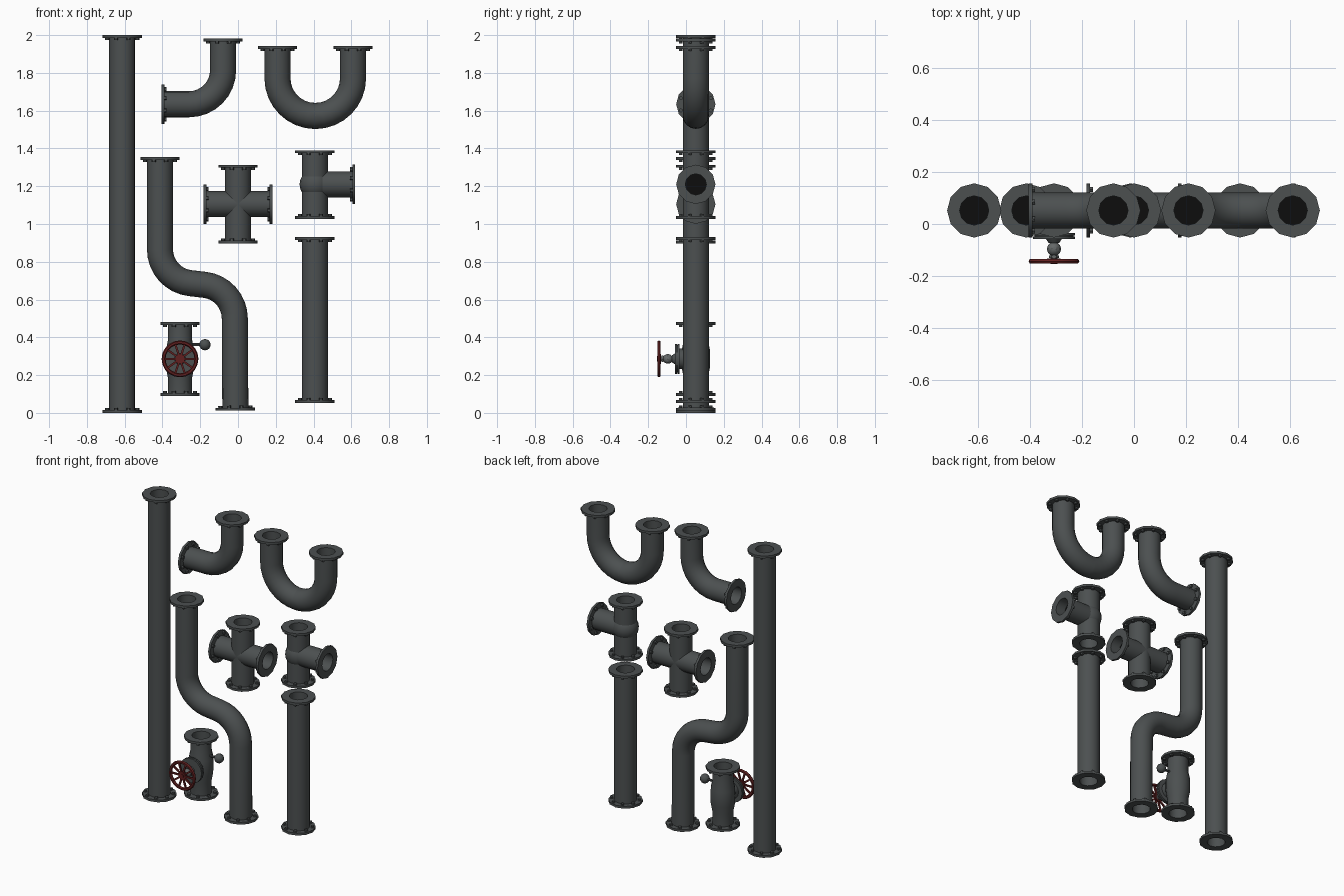
import bpy, bmesh, math
from mathutils import Vector, Matrix

if "Cube" in bpy.data.objects:
    bpy.data.objects.remove(bpy.data.objects["Cube"])

Y0 = 0.052          # depth of the pipe axes
R, RF, RI = 0.069, 0.104, 0.056   # pipe, flange and bore radius


def mat(name, c):
    m = bpy.data.materials.new(name)
    m.diffuse_color = (*c, 1)
    m.use_nodes = True
    m.node_tree.nodes["Principled BSDF"].inputs["Base Color"].default_value = m.diffuse_color
    return m


GREY = mat("dark_grey_iron", (0.072, 0.080, 0.081))
BLACK = mat("black_bore", (0.004, 0.004, 0.004))
RED = mat("dark_red_paint", (0.12, 0.014, 0.014))
STEEL = mat("stem_steel", (0.13, 0.14, 0.14))


def frame(d):
    v = Vector((0, 1, 0)) if abs(d.y) < 0.5 else Vector((0, 0, 1))
    return v.cross(d), v


def skin(bm, rings, closed=False):
    n = len(rings[0])
    pairs = list(zip(rings, rings[1:])) + ([(rings[-1], rings[0])] if closed else [])
    for a, b in pairs:
        for j in range(n):
            k = (j + 1) % n
            bm.faces.new((a[j], a[k], b[k], b[j]))


def ring(bm, p, d, r, n):
    u, v = frame(d)
    return [bm.verts.new(p + r * (u * math.cos(t) + v * math.sin(t)))
            for t in (2 * math.pi * j / n for j in range(n))]


def lathe(bm, p, d, prof, n=12, closed=False):
    skin(bm, [ring(bm, p + d * h, d, r, n) for r, h in prof], closed)


def finish(name, bm, m, angle=35):
    bmesh.ops.remove_doubles(bm, verts=bm.verts, dist=1e-6)
    me = bpy.data.meshes.new(name)
    bm.to_mesh(me)
    bm.free()
    me.materials.append(m)
    ob = bpy.data.objects.new(name, me)
    bpy.context.collection.objects.link(ob)
    bpy.context.view_layer.objects.active = ob
    ob.select_set(True)
    bpy.ops.object.shade_smooth_by_angle(angle=math.radians(angle))
    ob.select_set(False)
    return ob


def P(x, z, y=Y0):
    return Vector((x, y, z))


def flange(name, p, d):
    # rim plate with bore, bolts on the inner side, dark bore end
    bm = bmesh.new()
    lathe(bm, p, d, [(0.06, -0.015), (RF, -0.015), (RF, 0), (RI, 0), (RI, -0.07)])
    u, v = frame(d)
    for i in range(8):
        t = math.pi * (i + 0.5) / 4
        q = p + 0.086 * (u * math.cos(t) + v * math.sin(t))
        lathe(bm, q, -d, [(0.011, 0.014), (0.011, 0.026), (0, 0.026)], 6)
    finish(name + "_flange", bm, GREY)
    bm = bmesh.new()
    lathe(bm, p, d, [(RI, -0.069), (0, -0.069)])
    finish(name + "_bore", bm, BLACK)


def fillet(pts, rad, steps=8):
    # round the corners of a path with circular arcs
    out = [pts[0]]
    for a, b, c in zip(pts, pts[1:], pts[2:]):
        d1, d2 = (a - b).normalized(), (c - b).normalized()
        half = d1.angle(d2) / 2
        cen = b + (d1 + d2).normalized() * (rad / math.sin(half))
        s = b + d1 * (rad / math.tan(half)) - cen
        e = b + d2 * (rad / math.tan(half)) - cen
        ang = s.angle(e)
        for i in range(steps + 1):
            f = i / steps
            out.append(cen + (s * math.sin((1 - f) * ang) + e * math.sin(f * ang)) / math.sin(ang))
    out.append(pts[-1])
    # drop repeated points where two arcs meet
    return [q for i, q in enumerate(out) if i == 0 or (q - out[i - 1]).length > 1e-4]


def pipe(name, pts, rad=0.18, bump=0):
    path = fillet([P(*q) for q in pts], rad)
    n = len(path)
    dirs = [(path[min(i + 1, n - 1)] - path[max(i - 1, 0)]).normalized() for i in range(n)]
    start, end = path[0].copy(), path[-1].copy()
    path[0] = start + dirs[0] * 0.008
    path[-1] = end - dirs[-1] * 0.008
    bm = bmesh.new()
    skin(bm, [ring(bm, p, d, R, 16) for p, d in zip(path, dirs)])
    finish(name, bm, GREY)
    flange(name + "_start", start, -dirs[0])
    flange(name + "_end", end, dirs[-1])


# straight pipes and bends
pipe("long_pipe", [(-0.613, 0), (-0.613, 2)])
pipe("short_pipe", [(0.407, 0.053), (0.407, 0.931)])
pipe("elbow_pipe", [(-0.079, 1.982), (-0.079, 1.634), (-0.405, 1.634)])
pipe("u_bend_pipe", [(0.209, 1.942), (0.209, 1.572), (0.609, 1.572), (0.609, 1.942)], 0.1995)
pipe("s_bend_pipe", [(-0.413, 1.355), (-0.413, 0.705), (-0.018, 0.66), (-0.014, 0.012)], 0.18)

# cross fitting
pipe("cross_upright", [(0, 0.897), (0, 1.313)])
pipe("cross_arm", [(-0.183, 1.105), (0.183, 1.105)])

# tee fitting: upright, single branch and round middle
pipe("tee_upright", [(0.407, 1.027), (0.407, 1.39)])
bm = bmesh.new()
lathe(bm, P(0.407, 1.21), Vector((1, 0, 0)), [(R, 0), (R, 0.205)], 16)
finish("tee_branch", bm, GREY)
flange("tee_branch", P(0.62, 1.21), Vector((1, 0, 0)))


def ball(bm, p, d, r, n=12, m=8):
    lathe(bm, p, d, [(r * math.sin(math.pi * i / m), -r * math.cos(math.pi * i / m))
                     for i in range(m + 1)], n)


UP, FRONT, RIGHT = Vector((0, 0, 1)), Vector((0, -1, 0)), Vector((1, 0, 0))
bm = bmesh.new()
ball(bm, P(0.407, 1.21), UP, 0.081, 16, 10)
finish("tee_middle", bm, GREY)

# valve body
VX, VZ = -0.307, 0.286
bm = bmesh.new()
lathe(bm, P(VX, VZ), UP, [(0.064, -0.19), (0.064, -0.10), (0.074, -0.05), (0.076, 0),
                          (0.074, 0.05), (0.064, 0.10), (0.064, 0.188)], 16)
finish("valve_body", bm, GREY)
flange("valve_top", P(VX, 0.48), UP)
flange("valve_bottom", P(VX, 0.09), -UP)

# valve bonnet: neck and paired plates
bm = bmesh.new()
lathe(bm, P(VX, VZ), FRONT, [(0.055, 0.03), (0.055, 0.086), (0.081, 0.086), (0.081, 0.096),
                             (0.074, 0.096), (0.074, 0.1), (0.081, 0.1), (0.081, 0.11),
                             (0.03, 0.11), (0.02, 0.125), (0, 0.125)], 14)
finish("valve_bonnet", bm, GREY)

# valve stem with round gland
bm = bmesh.new()
lathe(bm, P(VX, VZ), FRONT, [(0.013, 0.11), (0.013, 0.2)], 10)
ball(bm, P(VX, VZ, Y0 - 0.148), FRONT, 0.027, 10)
lathe(bm, P(VX, VZ), FRONT, [(0, 0.172), (0.02, 0.172), (0.02, 0.182), (0, 0.182)], 6)
finish("valve_stem", bm, STEEL)

# hand wheel: rim, hub and spokes
bm = bmesh.new()
W = P(VX, VZ, -0.143)
lathe(bm, W, FRONT, [(0.087 + 0.0105 * math.cos(t), 0.0105 * math.sin(t))
                     for t in (math.pi * i / 3 for i in range(6))], 20, True)
lathe(bm, W, FRONT, [(0, -0.01), (0.026, -0.01), (0.026, 0.006), (0.014, 0.006),
                     (0.014, 0.011), (0, 0.011)], 12)
for i in range(10):
    rot = Matrix.Translation(W) @ Matrix.Rotation(math.pi * i / 5, 4, 'Y')
    bmesh.ops.create_cube(bm, size=1, matrix=rot @ Matrix.Translation((0.053, 0, 0))
                          @ Matrix.Diagonal((0.062, 0.009, 0.011, 1)))
finish("hand_wheel", bm, RED)

# small side knob on its stalk
bm = bmesh.new()
lathe(bm, P(VX, 0.361), RIGHT, [(0.008, 0.05), (0.008, 0.115)], 8)
ball(bm, P(-0.175, 0.361), UP, 0.03)
finish("side_knob", bm, GREY)
